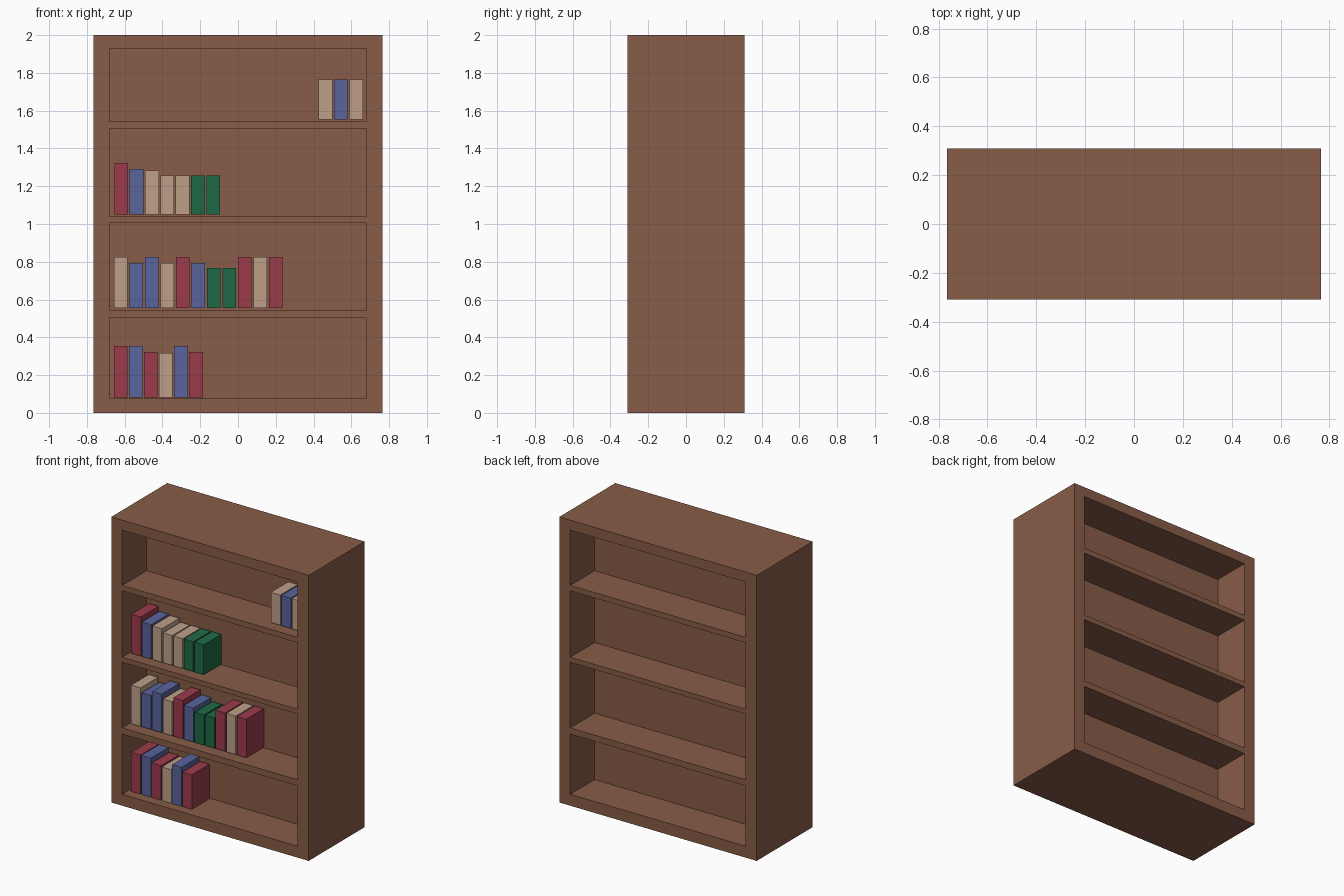
import bpy, bmesh
from mathutils import Matrix, Vector

if "Cube" in bpy.data.objects:
    bpy.data.objects.remove(bpy.data.objects["Cube"])


def material(name, color):
    m = bpy.data.materials.new(name)
    m.diffuse_color = (*color, 1)
    m.use_nodes = True
    m.node_tree.nodes["Principled BSDF"].inputs["Base Color"].default_value = m.diffuse_color
    return m


def boxes(name, spans, mat=None):
    """One object made of boxes, each given as (x0, x1, y0, y1, z0, z1)."""
    bm = bmesh.new()
    for x0, x1, y0, y1, z0, z1 in spans:
        centre = Vector((x0 + x1, y0 + y1, z0 + z1)) / 2
        size = Matrix.Diagonal((x1 - x0, y1 - y0, z1 - z0, 1))
        bmesh.ops.create_cube(bm, size=1, matrix=Matrix.Translation(centre) @ size)
    mesh = bpy.data.meshes.new(name)
    bm.to_mesh(mesh)
    bm.free()
    ob = bpy.data.objects.new(name, mesh)
    bpy.context.collection.objects.link(ob)
    if mat:
        mesh.materials.append(mat)
    return ob


wood = material("wood", (0.242, 0.107, 0.063))
covers = {
    "R": material("red_cover", (0.33, 0.045, 0.07)),
    "B": material("blue_cover", (0.10, 0.127, 0.328)),
    "T": material("tan_cover", (0.515, 0.352, 0.242)),
    "G": material("green_cover", (0.013, 0.141, 0.061)),
}

# Double-sided case: solid block with niches cut in front and back, leaving a middle panel
niches = [(0.08, 0.502), (0.545, 1.005), (1.04, 1.505), (1.543, 1.93)]
case = boxes("bookcase", [(-0.765, 0.765, -0.31, 0.31, 0, 2)], wood)
cutter = boxes("niche_cutter", [(-0.68, 0.68, y0, y1, z0, z1)
                                for z0, z1 in niches
                                for y0, y1 in ((-0.4, -0.04), (0.04, 0.4))], wood)
cutter.hide_render = True
cutter.hide_viewport = True
cut = case.modifiers.new("niches", "BOOLEAN")
cut.operation = "DIFFERENCE"
cut.solver = "EXACT"
cut.object = cutter

# Books: first x, pitch, base z, then colour and top height of each
rows = [
    (-0.657, 0.0795, 0.081, "RBRTBR", [.355, .355, .323, .317, .355, .323]),
    (-0.657, 0.082, 0.556, "TBBTRBGGRTR",
     [.826, .794, .826, .794, .826, .794, .768, .768, .826, .826, .826]),
    (-0.655, 0.0813, 1.049, "RBTTTGG", [1.323, 1.291, 1.284, 1.258, 1.258, 1.258, 1.258]),
    (0.426, 0.0815, 1.554, "TBT", [1.766] * 3),
]
for r, (x, pitch, base, colours, tops) in enumerate(rows, 1):
    for i, (c, top) in enumerate(zip(colours, tops)):
        left = x + i * pitch
        boxes(f"book_{r}_{i + 1}", [(left, left + 0.073, -0.245, -0.05, base, top)], covers[c])
